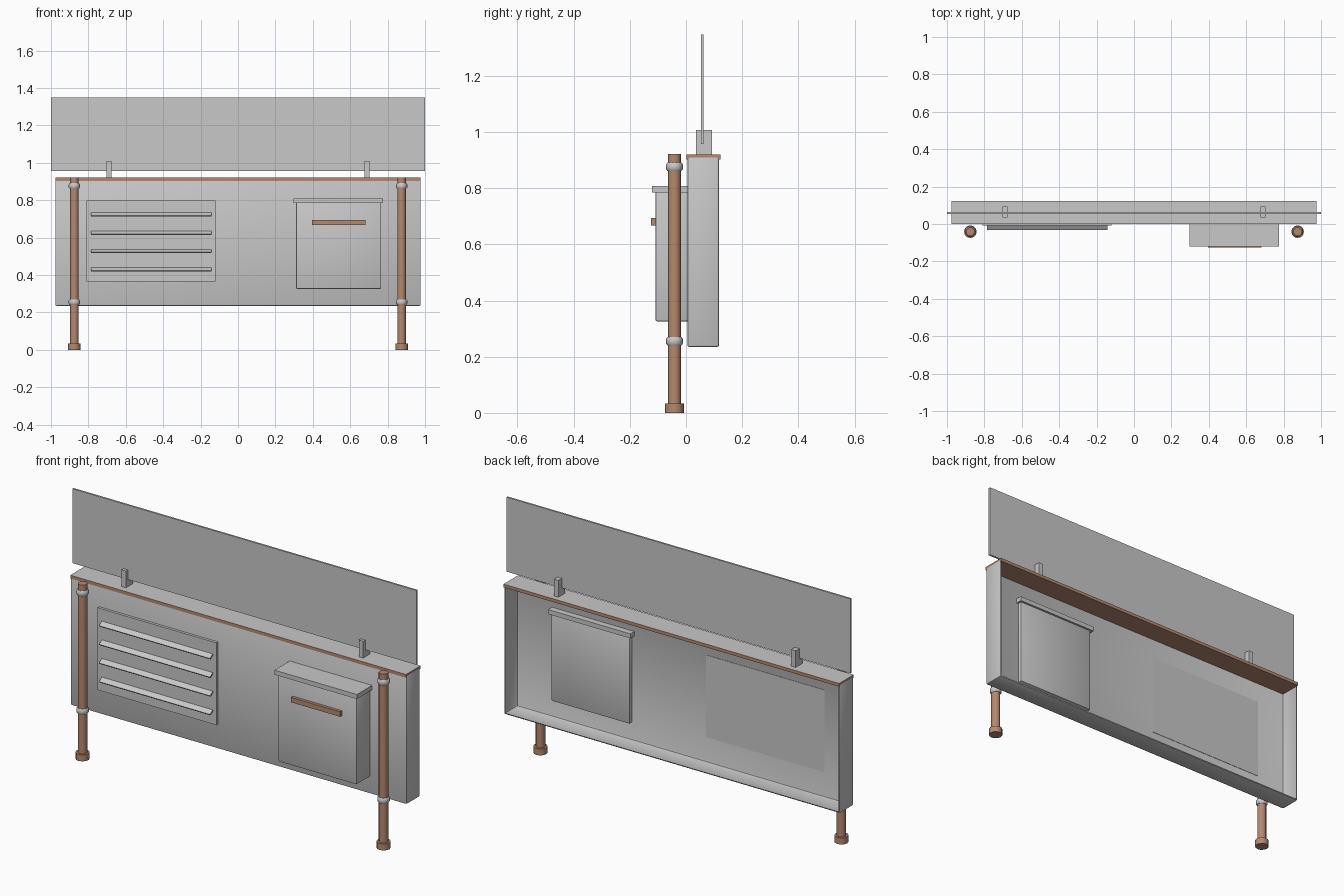
import bpy, bmesh, math
from mathutils import Matrix, Vector

if "Cube" in bpy.data.objects:
    bpy.data.objects.remove(bpy.data.objects["Cube"])


def material(name, rgb):
    m = bpy.data.materials.new(name)
    m.diffuse_color = (*rgb, 1)
    m.use_nodes = True
    m.node_tree.nodes["Principled BSDF"].inputs["Base Color"].default_value = m.diffuse_color
    return m


GREY = material("light grey", (0.58, 0.58, 0.58))
BROWN = material("copper brown", (0.46, 0.25, 0.16))


def finish(bm, name, mats):
    bmesh.ops.recalc_face_normals(bm, faces=bm.faces)
    me = bpy.data.meshes.new(name)
    bm.to_mesh(me)
    bm.free()
    for m in mats:
        me.materials.append(m)
    ob = bpy.data.objects.new(name, me)
    bpy.context.collection.objects.link(ob)
    return ob


def box(name, lo, hi, mats, bevel=0.0, segments=2, open_back=False, top_index=0):
    """Box between two corners, optionally bevelled, open at the back, or with another top colour."""
    lo, hi = Vector(lo), Vector(hi)
    bm = bmesh.new()
    bmesh.ops.create_cube(bm, size=1)
    bmesh.ops.scale(bm, vec=hi - lo, verts=bm.verts)
    bmesh.ops.translate(bm, vec=(lo + hi) / 2, verts=bm.verts)
    if bevel:
        bmesh.ops.bevel(bm, geom=bm.edges[:], offset=bevel, segments=segments,
                        profile=0.5, affect='EDGES')
    bm.normal_update()
    for f in bm.faces:
        if f.normal.z > 0.99:
            f.material_index = top_index
    if open_back:
        back = [f for f in bm.faces if f.normal.y > 0.99]
        bmesh.ops.delete(bm, geom=back, context='FACES')
    return finish(bm, name, mats)


def turned(name, x, y, profile, mat, sides=12):
    """Closed solid turned around a vertical axis from (radius, z) points."""
    bm = bmesh.new()
    rings = []
    for r, z in profile:
        rings.append([bm.verts.new((x + r * math.cos(2 * math.pi * i / sides),
                                    y + r * math.sin(2 * math.pi * i / sides), z))
                      for i in range(sides)])
    for a, b in zip(rings, rings[1:]):
        for i in range(sides):
            j = (i + 1) % sides
            bm.faces.new((a[i], a[j], b[j], b[i]))
    bm.faces.new(rings[0][::-1])
    bm.faces.new(rings[-1])
    return finish(bm, name, [mat])


# Counter body, a shell open at the back
box("counter_body", (-0.977, 0.005, 0.235), (0.977, 0.118, 0.913), [GREY],
    bevel=0.007, open_back=True)

# Counter top, brown slab with a grey upper surface
box("counter_top", (-0.976, 0.001, 0.903), (0.976, 0.122, 0.92), [BROWN, GREY], top_index=1)

# Upright screen panel and its two clamps
box("screen_panel", (-1.0, 0.053, 0.957), (1.0, 0.063, 1.348), [GREY])
for side, sx in (("left", -1), ("right", 1)):
    box("screen_clamp_" + side, (sx * 0.69 - 0.013, 0.036, 0.918),
        (sx * 0.69 + 0.013, 0.093, 1.008), [GREY])

# Louvre panel
box("louvre_panel", (-0.81, -0.009, 0.365), (-0.12, 0.007, 0.797), [GREY])

# Sloping louvre slats
for k in range(4):
    z = 0.724 - k * 0.098
    bm = bmesh.new()
    bmesh.ops.create_cube(bm, size=1)
    bmesh.ops.scale(bm, vec=(0.645, 0.032, 0.007), verts=bm.verts)
    bmesh.ops.rotate(bm, matrix=Matrix.Rotation(math.radians(33), 3, 'X'), verts=bm.verts)
    bmesh.ops.translate(bm, vec=(-0.463, -0.017, z), verts=bm.verts)
    finish(bm, "louvre_slat_%d" % (k + 1), [GREY])

# Storage bin with lid and handle
box("bin", (0.31, -0.109, 0.326), (0.765, 0.027, 0.79), [GREY], bevel=0.006)
box("bin_lid", (0.297, -0.121, 0.784), (0.776, 0.038, 0.808), [GREY])
box("bin_handle", (0.395, -0.125, 0.667), (0.681, -0.107, 0.693), [BROWN])

# Posts with feet and collars
PY = -0.041
for side, sx in (("left", -1), ("right", 1)):
    x = sx * 0.875
    turned("post_" + side, x, PY, [(0.023, 0.01), (0.023, 0.921)], BROWN)
    turned("foot_" + side, x, PY, [(0.034, 0), (0.034, 0.034)], BROWN)
    for part, z in (("lower", 0.255), ("upper", 0.876)):
        turned("collar_%s_%s" % (part, side), x, PY,
               [(0.025, z - 0.015), (0.030, z - 0.008),
                (0.030, z + 0.008), (0.025, z + 0.015)], GREY)

# Smooth the turned and rounded parts, keeping edges sharp
bpy.ops.object.select_all(action='DESELECT')
for ob in bpy.context.collection.objects:
    ob.select_set(True)
    bpy.context.view_layer.objects.active = ob
bpy.ops.object.shade_smooth_by_angle(angle=math.radians(35))
